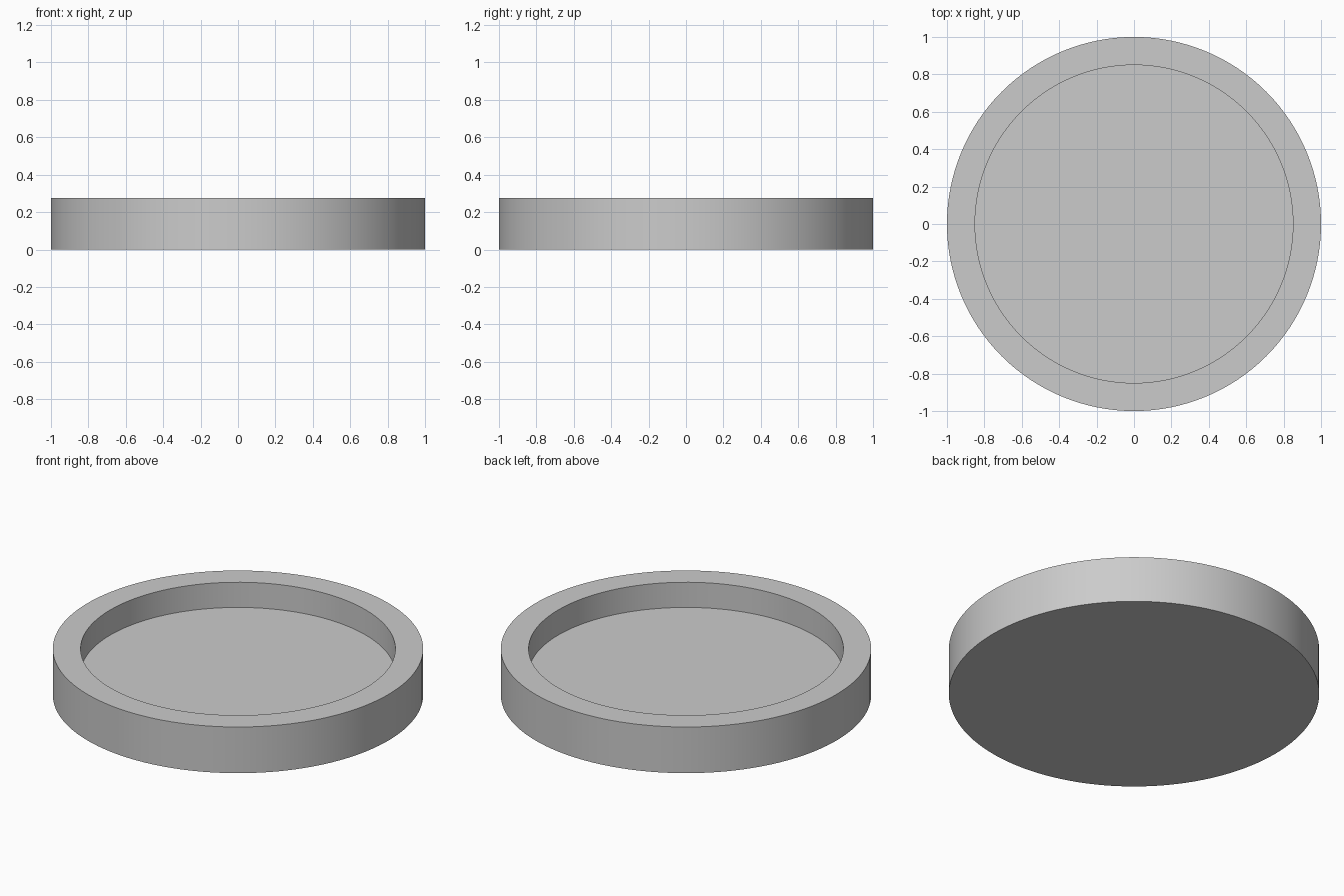
import bpy
import bmesh
import math

cube = bpy.data.objects.get("Cube")
if cube:
    bpy.data.objects.remove(cube, do_unlink=True)

SEGMENTS = 128
RADIUS, INNER = 1.0, 0.85
HEIGHT, FLOOR = 0.275, 0.125

grey = bpy.data.materials.new("light grey")
colour = (0.6, 0.6, 0.6, 1)
grey.use_nodes = True
grey.diffuse_color = colour
grey.node_tree.nodes["Principled BSDF"].inputs["Base Color"].default_value = colour

# Solid round base
bm = bmesh.new()
bmesh.ops.create_cone(bm, cap_ends=True, segments=SEGMENTS, radius1=RADIUS,
                      radius2=RADIUS, depth=HEIGHT)
bmesh.ops.translate(bm, verts=bm.verts, vec=(0, 0, HEIGHT / 2))

# Inset the top cap to leave a rim, then sink a straight-walled recess
bm.faces.ensure_lookup_table()
top = max(bm.faces, key=lambda f: f.calc_center_median().z)
thickness = (RADIUS - INNER) * math.cos(math.pi / SEGMENTS)
bmesh.ops.inset_region(bm, faces=[top], thickness=thickness, use_even_offset=True)
floor = bmesh.ops.extrude_discrete_faces(bm, faces=[top])["faces"][0]
bmesh.ops.translate(bm, verts=floor.verts, vec=(0, 0, FLOOR - HEIGHT))
bmesh.ops.recalc_face_normals(bm, faces=bm.faces)

mesh = bpy.data.meshes.new("round_tray")
bm.to_mesh(mesh)
bm.free()
mesh.materials.append(grey)
tray = bpy.data.objects.new("round_tray", mesh)
bpy.context.collection.objects.link(tray)

# Smooth walls with crisp rims
bpy.context.view_layer.objects.active = tray
tray.select_set(True)
bpy.ops.object.shade_smooth_by_angle(angle=math.radians(30))
